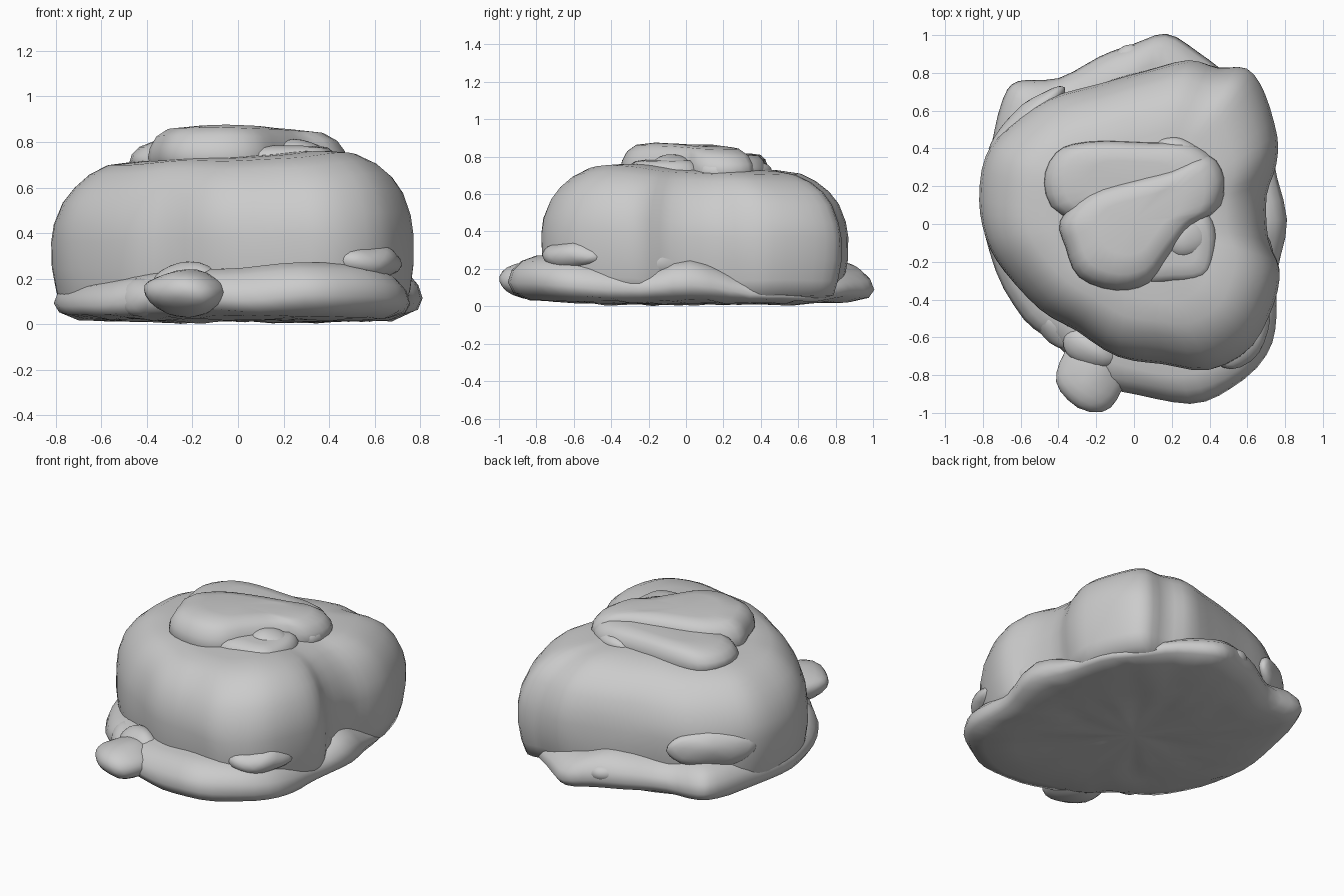
import bpy, bmesh, math
from mathutils import Vector, noise


def finish(name, bm):
    bmesh.ops.recalc_face_normals(bm, faces=bm.faces)
    me = bpy.data.meshes.new(name)
    bm.to_mesh(me)
    bm.free()
    for p in me.polygons:
        p.use_smooth = True
    ob = bpy.data.objects.new(name, me)
    bpy.context.collection.objects.link(ob)
    return ob


def wobble(p, amp, freq=3.5):
    return p + noise.noise_vector(p * freq) * amp


def smooth_loop(pts, n=3):
    # closed Catmull-Rom through (x, y, height factor)
    pts = [Vector(p) for p in pts]
    out = []
    for i in range(len(pts)):
        a, b, c, d = (pts[(i + k) % len(pts)] for k in (-1, 0, 1, 2))
        for s in range(n):
            t = s / n
            out.append(0.5 * (2 * b + (c - a) * t + (2 * a - 5 * b + 4 * c - d) * t * t
                              + (3 * b - a - 3 * c + d) * t ** 3))
    return out


def slab(name, outline, centre, profile, base=0.0, amp=0.0, rough=0.0):
    # stack scaled copies of the outline, closed by a point at both ends
    loop = smooth_loop(outline)
    mean_h = sum(p.z for p in loop) / len(loop)
    c = Vector((centre[0], centre[1], 0))
    bm = bmesh.new()
    rings = []
    for s, z in profile:
        ring = []
        for p in loop:
            h = mean_h + (p.z - mean_h) * s
            q = Vector((c.x + (p.x - c.x) * s, c.y + (p.y - c.y) * s, base + (z - base) * h))
            if z > base + 0.05:
                q = wobble(q, amp)
            else:  # uneven underside
                q.z = max(0.0, q.z + rough * noise.noise(q * 8))
            ring.append(bm.verts.new(q))
        rings.append(ring)
    n = len(loop)
    for r0, r1 in zip(rings, rings[1:]):
        for i in range(n):
            j = (i + 1) % n
            bm.faces.new((r0[i], r0[j], r1[j], r1[i]))
    for ring in (rings[0], rings[-1]):
        z = sum(v.co.z for v in ring) / n
        tip = bm.verts.new((c.x, c.y, z))
        for i in range(n):
            bm.faces.new((ring[i], ring[(i + 1) % n], tip))
    return finish(name, bm)


def lump(name, loc, size, turn=0.0, amp=0.03):
    # rounded pebble, half sizes given
    bm = bmesh.new()
    bmesh.ops.create_icosphere(bm, subdivisions=3, radius=1)
    ct, st = math.cos(math.radians(turn)), math.sin(math.radians(turn))
    for v in bm.verts:
        p = Vector([k * s for k, s in zip(v.co, size)])
        p = Vector((p.x * ct - p.y * st, p.x * st + p.y * ct, p.z)) + Vector(loc)
        v.co = wobble(p, amp, 5)
    return finish(name, bm)


# Spreading base skirt
slab("base_skirt",
     [(-0.81, 0.05, 0.75), (-0.77, 0.35, 0.9), (-0.69, 0.66, 1.0), (-0.61, 0.76, 1.0),
      (-0.4, 0.78, 0.9), (-0.18, 0.89, 1.0), (0.0, 0.95, 1.0), (0.17, 1.0, 0.8),
      (0.34, 0.91, 0.75), (0.5, 0.78, 0.6), (0.66, 0.6, 0.5), (0.74, 0.35, 0.6),
      (0.81, 0.02, 1.05), (0.76, -0.25, 0.75), (0.75, -0.5, 0.85), (0.7, -0.7, 1.0),
      (0.52, -0.87, 1.1), (0.3, -0.95, 1.1), (0.02, -0.9, 1.0), (-0.2, -0.83, 1.0),
      (-0.42, -0.63, 0.9), (-0.58, -0.5, 0.8), (-0.73, -0.25, 0.75)],
     (0, 0), [(0.2, 0.018), (0.4, 0.016), (0.55, 0.018), (0.7, 0.022), (0.88, 0.032),
              (0.97, 0.06), (1.0, 0.11), (0.98, 0.17), (0.93, 0.22), (0.85, 0.25),
              (0.6, 0.26)], amp=0.015, rough=0.02)

# Big main body
slab("main_body",
     [(-0.815, 0.12, 0.98), (-0.78, 0.36, 0.98), (-0.67, 0.51, 0.98), (-0.45, 0.66, 0.98),
      (-0.2, 0.74, 1.0), (0.05, 0.81, 1.0), (0.29, 0.865, 1.0), (0.45, 0.825, 1.0),
      (0.6, 0.82, 1.0), (0.69, 0.69, 1.0), (0.76, 0.47, 1.0), (0.75, 0.32, 1.0),
      (0.7, 0.15, 1.0), (0.71, -0.08, 1.02), (0.77, -0.24, 1.05), (0.74, -0.42, 1.09),
      (0.63, -0.64, 1.09), (0.4, -0.77, 1.05), (0.15, -0.74, 1.03), (-0.08, -0.7, 1.02),
      (-0.3, -0.57, 1.02), (-0.5, -0.45, 1.0), (-0.69, -0.25, 0.98), (-0.785, -0.08, 0.98)],
     (0, 0.03), [(0.85, 0.035), (0.95, 0.06), (0.98, 0.14), (1.0, 0.25), (1.0, 0.37),
                 (0.985, 0.45), (0.94, 0.545), (0.88, 0.61), (0.8, 0.665), (0.7, 0.705),
                 (0.55, 0.722), (0.3, 0.73)], amp=0.01)


# Top layers: profile shared by the stacked cap slabs
def cap(name, outline, centre, top, base=0.66):
    d = top - base
    slab(name, outline, centre,
         [(0.95, base), (1.0, base + 0.35 * d), (0.98, base + 0.55 * d), (0.91, base + 0.78 * d),
          (0.78, base + 0.94 * d), (0.5, base + d)], base, 0.008)


cap("lower_cap",
    [(-0.47, 0.22, 1), (-0.41, 0.38, 1), (-0.25, 0.435, 1), (0.08, 0.435, 1), (0.33, 0.41, 1),
     (0.46, 0.28, 1), (0.46, 0.1, 1), (0.3, 0.02, 1), (0, 0.0, 1), (-0.38, 0.05, 1)],
    (0, 0.22), 0.815)
cap("upper_cap",
    [(-0.39, 0.02, 1), (-0.25, 0.16, 1), (0, 0.24, 1), (0.22, 0.3, 0.97), (0.4, 0.36, 0.88),
     (0.48, 0.24, 0.88), (0.44, 0.08, 0.9), (0.32, 0.0, 0.95), (0.2, -0.16, 1),
     (0.08, -0.31, 1.03), (-0.1, -0.35, 1.06), (-0.29, -0.28, 1.05), (-0.36, -0.12, 1.03)],
    (0, 0.02), 0.87)
cap("front_cap_step",
    [(0.05, -0.28, 1), (0.2, -0.31, 1), (0.38, -0.29, 1), (0.43, -0.18, 1), (0.43, -0.02, 1),
     (0.35, 0.08, 1), (0.1, 0.05, 1)], (0.24, -0.12), 0.785)

# Small lumps on and around the body
for name, loc, size, turn in [
        ("cap_knob", (0.28, -0.07, 0.74), (0.12, 0.1, 0.07), 20),
        ("cap_back_knob", (0.25, 0.38, 0.73), (0.12, 0.08, 0.05), -15),
        ("front_foot", (-0.22, -0.8, 0.14), (0.19, 0.19, 0.1), -25),
        ("front_foot_side", (-0.4, -0.56, 0.12), (0.15, 0.08, 0.08), -35),
        ("front_foot_upper", (-0.22, -0.66, 0.18), (0.17, 0.1, 0.085), -25),
        ("front_right_lump", (0.56, -0.58, 0.27), (0.2, 0.13, 0.09), 50),
        ("right_lump", (0.67, -0.15, 0.21), (0.07, 0.16, 0.08), 0),
        ("left_rear_plate", (-0.57, 0.55, 0.31), (0.27, 0.07, 0.12), 42),
        ("back_lump", (-0.02, 0.88, 0.14), (0.1, 0.06, 0.05), 20)]:
    lump(name, loc, size, turn)
